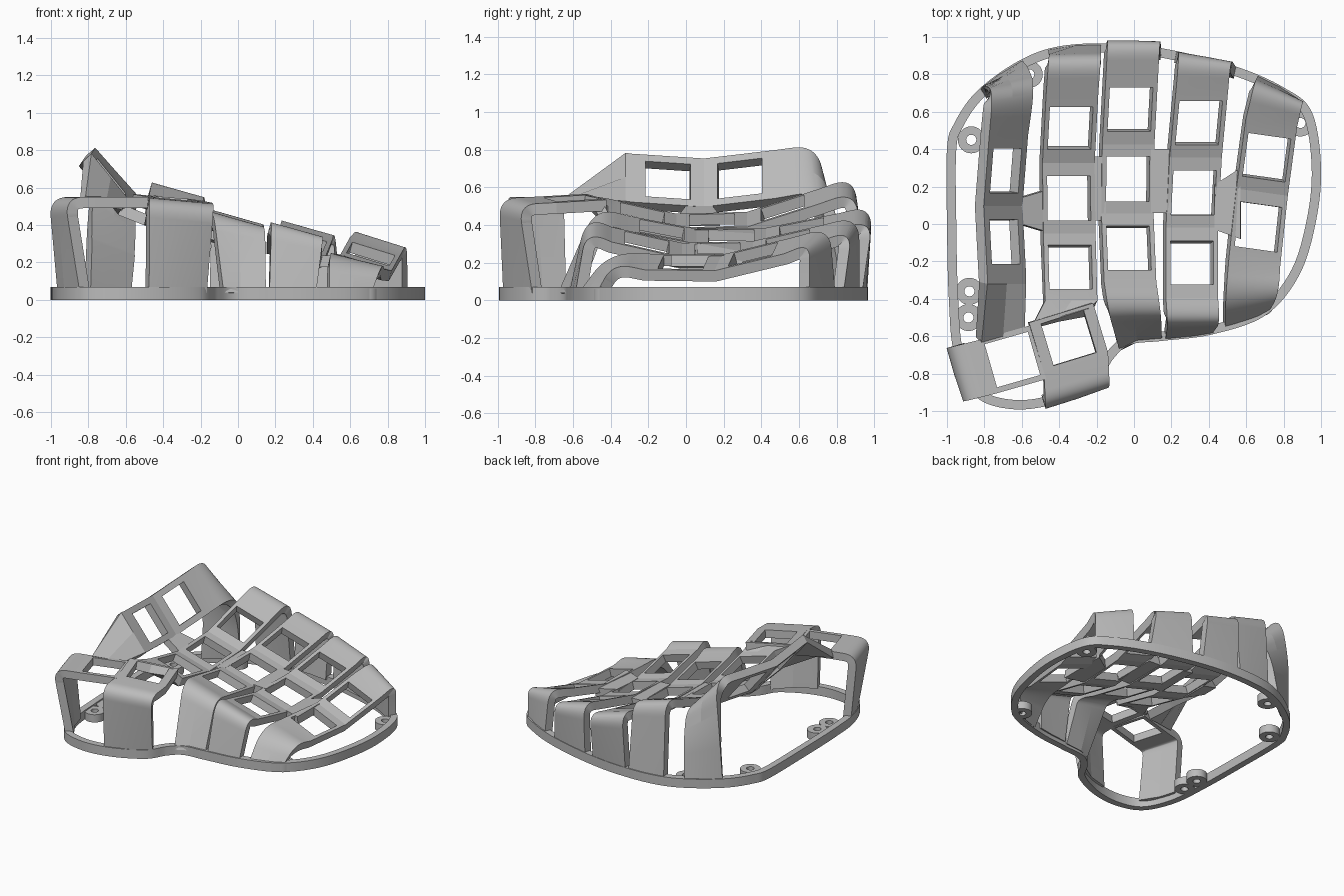
import bpy, bmesh
from math import sin, cos, pi, radians
from mathutils import Vector

if "Cube" in bpy.data.objects:
    bpy.data.objects.remove(bpy.data.objects["Cube"])

GREY = (0.5, 0.5, 0.5, 1)
grey = bpy.data.materials.new("plain_grey")
grey.use_nodes = True
grey.diffuse_color = GREY
grey.node_tree.nodes["Principled BSDF"].inputs["Base Color"].default_value = GREY

KEY = 0.24      # side of a square key opening
THICK = 0.06    # shell thickness
RIM = 0.07      # height of the base rim


def finish(bm, name, thickness=0):
    mesh = bpy.data.meshes.new(name)
    bm.to_mesh(mesh)
    bm.free()
    ob = bpy.data.objects.new(name, mesh)
    bpy.context.collection.objects.link(ob)
    mesh.materials.append(grey)
    bpy.ops.object.select_all(action="DESELECT")
    ob.select_set(True)
    bpy.context.view_layer.objects.active = ob
    if thickness:
        mod = ob.modifiers.new("thickness", "SOLIDIFY")
        mod.thickness = thickness
        mod.offset = -1
        mod.use_even_offset = True
        bpy.ops.object.modifier_apply(modifier=mod.name)
    bpy.ops.object.shade_smooth_by_angle(angle=radians(9))


def smooth_loop(points, steps=12):
    pts = [Vector(p) for p in points]
    out = []
    for i in range(len(pts)):
        a, b, c, d = [pts[(i + k) % len(pts)] for k in (-1, 0, 1, 2)]
        for k in range(steps):
            t = k / steps
            out.append(0.5 * (2 * b + (c - a) * t + (2 * a - 5 * b + 4 * c - d) * t ** 2
                              + (3 * b - a - 3 * c + d) * t ** 3))
    return out


def band(name, outer, inner, height):
    """Closed flat band between two matching loops."""
    bm = bmesh.new()
    loops = [[bm.verts.new((p.x, p.y, z)) for p in loop]
             for loop, z in ((outer, 0), (outer, height), (inner, height), (inner, 0))]
    n = len(outer)
    for a in range(4):
        for i in range(n):
            p, q = loops[a], loops[(a + 1) % 4]
            bm.faces.new((p[i], p[(i + 1) % n], q[(i + 1) % n], q[i]))
    bmesh.ops.recalc_face_normals(bm, faces=bm.faces)
    finish(bm, name)


# Base rim, counter-clockwise
outline = smooth_loop([
    (-1, 0.4), (-1, 0), (-0.99, -0.4), (-0.96, -0.7), (-0.85, -0.92), (-0.65, -0.99),
    (-0.42, -0.96), (-0.2, -0.85), (-0.11, -0.72), (-0.02, -0.645), (0.15, -0.625), (0.42, -0.59),
    (0.7, -0.49), (0.88, -0.28), (0.97, 0), (1, 0.3), (0.95, 0.6), (0.8, 0.73), (0.55, 0.84),
    (0.2, 0.93), (-0.1, 0.965), (-0.4, 0.95), (-0.62, 0.87), (-0.84, 0.71), (-0.96, 0.54)])
inset = []
for i, p in enumerate(outline):
    t = (outline[(i + 1) % len(outline)] - outline[i - 1]).normalized()
    inset.append(p + Vector((-t.y, t.x)) * 0.05)
band("base_rim", outline, inset, RIM)

# Screw tabs on the inside of the rim
tabs = [(-0.56, 0.8), (-0.87, 0.45), (-0.88, -0.36), (-0.885, -0.5), (0.89, 0.54), (0.68, -0.42)]
for i, spot in enumerate(tabs):
    ring = [Vector((cos(k * pi / 24), sin(k * pi / 24))) for k in range(48)]
    c = Vector(spot)
    band(f"screw_tab_{i + 1}", [c + d * 0.072 for d in ring], [c + d * 0.027 for d in ring], 0.06)


def st(x, y, z, yaw=None, roll=None, width=None, bend=0, key=False, foot=False):
    """A cross-section of a ribbon; key puts an opening before the next one."""
    return dict(c=Vector((x, y, z)), yaw=yaw, roll=roll, width=width, bend=bend, key=key, foot=foot)


def on_rim(p):
    near = min(outline, key=lambda q: (q - p.xy).length) * 0.995
    return Vector((near.x, near.y, p.z))


def ribbon(name, stations, width=0.29, roll=0, yaw=0):
    """Bent strip through the cross-sections, with rounded bends and key openings."""
    cross = []
    for s in stations:
        a = radians(yaw if s["yaw"] is None else s["yaw"])
        r = radians(roll if s["roll"] is None else s["roll"])
        w = width if s["width"] is None else s["width"]
        half = Vector((cos(a) * cos(r), sin(a) * cos(r), sin(r))) * w / 2
        line = [s["c"] - half, s["c"], s["c"] + half]
        cross.append([on_rim(p) for p in line] if s["foot"] else line)
    rows = []
    for i, s in enumerate(stations):
        if not s["bend"]:
            rows.append((cross[i], s["key"]))
            continue
        t0, t1 = [min(0.9, s["bend"] / (stations[j]["c"] - s["c"]).length) for j in (i - 1, i + 1)]
        for k in range(17):
            u = k / 16
            line = []
            for p, q, n in zip(cross[i - 1], cross[i], cross[i + 1]):
                start, end = q.lerp(p, t0), q.lerp(n, t1)
                line.append(start.lerp(q, u).lerp(q.lerp(end, u), u))
            rows.append((line, False))
    bm = bmesh.new()
    verts = [[bm.verts.new(p) for p in line] for line, _ in rows]
    for i in range(len(rows) - 1):
        (l0, m0, r0), (l1, m1, r1) = verts[i], verts[i + 1]
        if not rows[i][1]:
            bm.faces.new((l0, m0, m1, l1))
            bm.faces.new((m0, r0, r1, m1))
            continue
        across = (r0.co + r1.co - l0.co - l1.co) / 2
        along = (l1.co + r1.co - l0.co - r0.co) / 2
        u = 0.5 - min(0.45, KEY / 2 / across.length)
        v = 0.5 - min(0.45, KEY / 2 / along.length)
        a, b, c, d = [bm.verts.new(l0.co.lerp(r0.co, s).lerp(l1.co.lerp(r1.co, s), t))
                      for s, t in ((u, v), (1 - u, v), (1 - u, 1 - v), (u, 1 - v))]
        for face in ((l0, m0, r0, b, a), (r0, r1, c, b), (r1, m1, l1, d, c), (l1, l0, a, d)):
            bm.faces.new(face)
    finish(bm, name, THICK)


# Four finger columns, each from front to back
ribbon("inner_middle_column", [
    st(-0.395, -0.5, 0.55, yaw=18, roll=-4, width=0.32),
    st(-0.335, -0.41, 0.5, key=True),
    st(-0.345, -0.05, 0.42, key=True),
    st(-0.35, 0.325, 0.43, key=True),
    st(-0.33, 0.7, 0.55),
    st(-0.315, 0.9, 0.62, bend=0.13),
    st(-0.315, 0.945, 0.04, roll=0, yaw=-1, foot=True)], roll=-16)

ribbon("middle_column", [
    st(0.02, -0.64, 0.04, roll=0, yaw=8, width=0.26, foot=True),
    st(0.005, -0.48, 0.455, bend=0.12),
    st(-0.02, -0.31, 0.41, key=True),
    st(-0.035, 0.055, 0.34, key=True),
    st(-0.03, 0.425, 0.345, key=True),
    st(-0.01, 0.8, 0.42),
    st(0, 0.99, 0.465, bend=0.12),
    st(0, 0.96, 0.04, roll=0, yaw=-4, foot=True)], roll=-16)

ribbon("ring_column", [
    st(0.3, -0.605, 0.04, roll=0, yaw=5, width=0.26, foot=True),
    st(0.32, -0.53, 0.41, bend=0.12),
    st(0.31, -0.395, 0.35, key=True),
    st(0.31, -0.02, 0.265, key=True),
    st(0.33, 0.355, 0.275, key=True),
    st(0.365, 0.725, 0.36),
    st(0.38, 0.9, 0.41, yaw=-8, bend=0.12),
    st(0.385, 0.88, 0.04, roll=0, yaw=-15, width=0.32, foot=True)], roll=-16)

ribbon("outer_column", [
    st(0.61, -0.535, 0.04, roll=0, yaw=20, width=0.27, foot=True),
    st(0.63, -0.4, 0.225, roll=-11, yaw=5, bend=0.12),
    st(0.645, -0.2, 0.205, key=True),
    st(0.685, 0.17, 0.2, key=True),
    st(0.735, 0.54, 0.29),
    st(0.775, 0.71, 0.345, yaw=-22, bend=0.1),
    st(0.79, 0.735, 0.04, roll=0, yaw=-28, foot=True)], roll=-17, yaw=-8)

# Steep inner column, twisting flat where it meets the thumb plate
ribbon("steep_inner_column", [
    st(-0.7, -0.6, 0.55, yaw=16, roll=-2, width=0.24),
    st(-0.68, -0.32, 0.655),
    st(-0.68, -0.285, 0.65, key=True),
    st(-0.7, 0.095, 0.625, key=True),
    st(-0.67, 0.475, 0.67),
    st(-0.64, 0.73, 0.71, yaw=6, roll=-47, bend=0.16),
    st(-0.685, 0.79, 0.4, yaw=22, roll=-24, width=0.28, bend=0.12),
    st(-0.715, 0.8, 0.04, yaw=34, roll=0, width=0.26, foot=True)], width=0.33, roll=-51)

# Two thumb plates with their legs
ribbon("thumb_outer_plate", [
    st(-0.925, -0.79, 0.04, yaw=-65, width=0.3, foot=True),
    st(-0.97, -0.81, 0.55, bend=0.11),
    st(-0.79, -0.765, 0.55, key=True),
    st(-0.51, -0.685, 0.55)], width=0.3, yaw=-74)

ribbon("thumb_inner_plate", [
    st(-0.3, -0.91, 0.04, yaw=22, width=0.37, foot=True),
    st(-0.3, -0.94, 0.525, bend=0.1),
    st(-0.31, -0.74, 0.535, key=True),
    st(-0.39, -0.475, 0.55)], width=0.36, roll=-5, yaw=17)

# Short bridges tying neighbouring columns together
for name, a, b in (
        ("bridge_steep", st(-0.62, 0.07, 0.51, width=0.13), st(-0.47, 0.07, 0.45, width=0.22)),
        ("bridge_inner", st(-0.23, 0.19, 0.385), st(-0.15, 0.19, 0.375)),
        ("bridge_middle", st(0.09, 0.23, 0.31), st(0.2, 0.23, 0.305)),
        ("bridge_outer", st(0.43, 0.09, 0.235, width=0.24), st(0.57, 0.11, 0.24, width=0.38))):
    ribbon(name, [a, b], width=0.34, yaw=-90)
